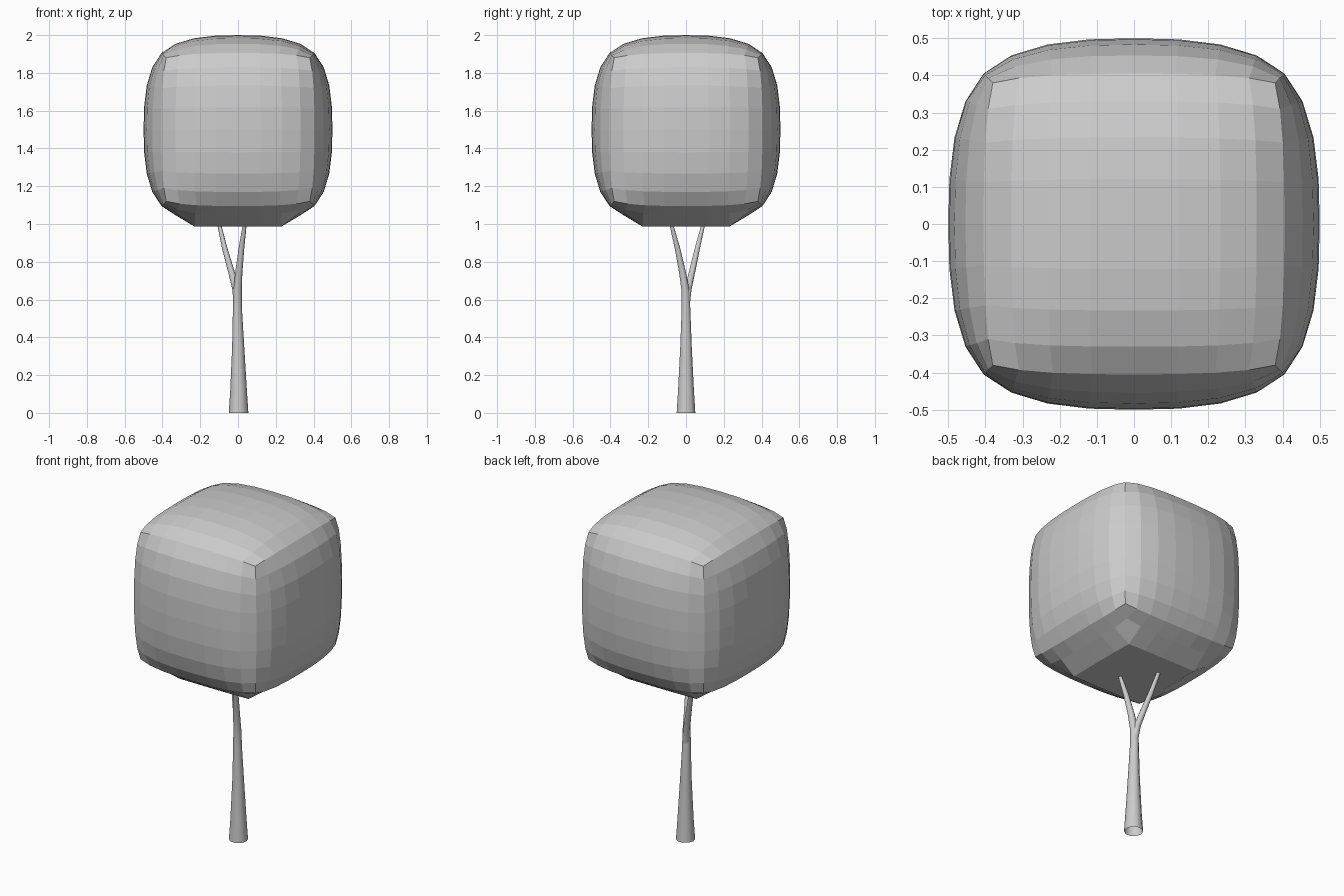
import bpy, bmesh, math
from mathutils import Vector

if "Cube" in bpy.data.objects:
    bpy.data.objects.remove(bpy.data.objects["Cube"])

grey = bpy.data.materials.new("plain grey")
grey.diffuse_color = (0.6, 0.6, 0.6, 1)
grey.use_nodes = True
grey.node_tree.nodes["Principled BSDF"].inputs["Base Color"].default_value = grey.diffuse_color


def finish(bm, name, smooth):
    mesh = bpy.data.meshes.new(name)
    for f in bm.faces:
        f.smooth = smooth
    bm.to_mesh(mesh)
    bm.free()
    mesh.materials.append(grey)
    obj = bpy.data.objects.new(name, mesh)
    bpy.context.collection.objects.link(obj)
    return obj


def bulge(a, b, c):
    """Coordinate of a puffed cube for cube position a (b, c: other axes)."""
    pb, pc = abs(b) ** 2.5, abs(c) ** 2.5
    return 0.5 * (1.2 * a - 0.2 * a ** 3) * (1 - 0.19 * (pb + pc) + 0.14 * pb * pc)


# Foliage: subdivided cube puffed out, with a flat patch underneath
bm = bmesh.new()
bmesh.ops.create_cube(bm, size=2)
bmesh.ops.subdivide_edges(bm, edges=bm.edges[:], cuts=7, use_grid_fill=True)
for v in bm.verts:
    x, y, z = v.co
    v.co = (bulge(x, y, z), bulge(y, x, z), 1.5 + bulge(z, x, y))
    if z < -0.99 and max(abs(x), abs(y)) < 0.55:
        v.co.z = 0.988
bmesh.ops.recalc_face_normals(bm, faces=bm.faces[:])
finish(bm, "foliage", False)


# Trunk and branches: tapered tubes along (x, y, z, radius) paths
def tube(name, path, sides=10):
    bm = bmesh.new()
    rings = []
    for i, (x, y, z, r) in enumerate(path):
        p, q = path[max(i - 1, 0)], path[min(i + 1, len(path) - 1)]
        d = (Vector(q[:3]) - Vector(p[:3])).normalized()
        if i == 0 and z == 0:
            d = Vector((0, 0, 1))
        rot = Vector((0, 0, 1)).rotation_difference(d)
        rings.append([bm.verts.new(Vector((x, y, z)) + rot @ Vector(
            (r * math.cos(k * math.tau / sides), r * math.sin(k * math.tau / sides), 0)))
            for k in range(sides)])
    for lo, hi in zip(rings, rings[1:]):
        for k in range(sides):
            n = (k + 1) % sides
            bm.faces.new((lo[k], lo[n], hi[n], hi[k]))
    return finish(bm, name, True)


tube("trunk", [(0.003, 0, 0, 0.052), (0.003, 0, 0.12, 0.044), (0.001, 0, 0.35, 0.032),
               (-0.003, 0, 0.55, 0.024), (-0.002, -0.003, 0.65, 0.022),
               (0.004, -0.018, 0.74, 0.019), (0.018, -0.045, 0.87, 0.015),
               (0.036, -0.078, 1.0, 0.010), (0.042, -0.09, 1.04, 0.009)])
tube("side_branch", [(-0.003, 0.002, 0.58, 0.02), (-0.012, 0.012, 0.66, 0.019),
                     (-0.036, 0.033, 0.75, 0.017), (-0.07, 0.06, 0.87, 0.014),
                     (-0.1, 0.092, 1.0, 0.010), (-0.108, 0.1, 1.04, 0.009)])
